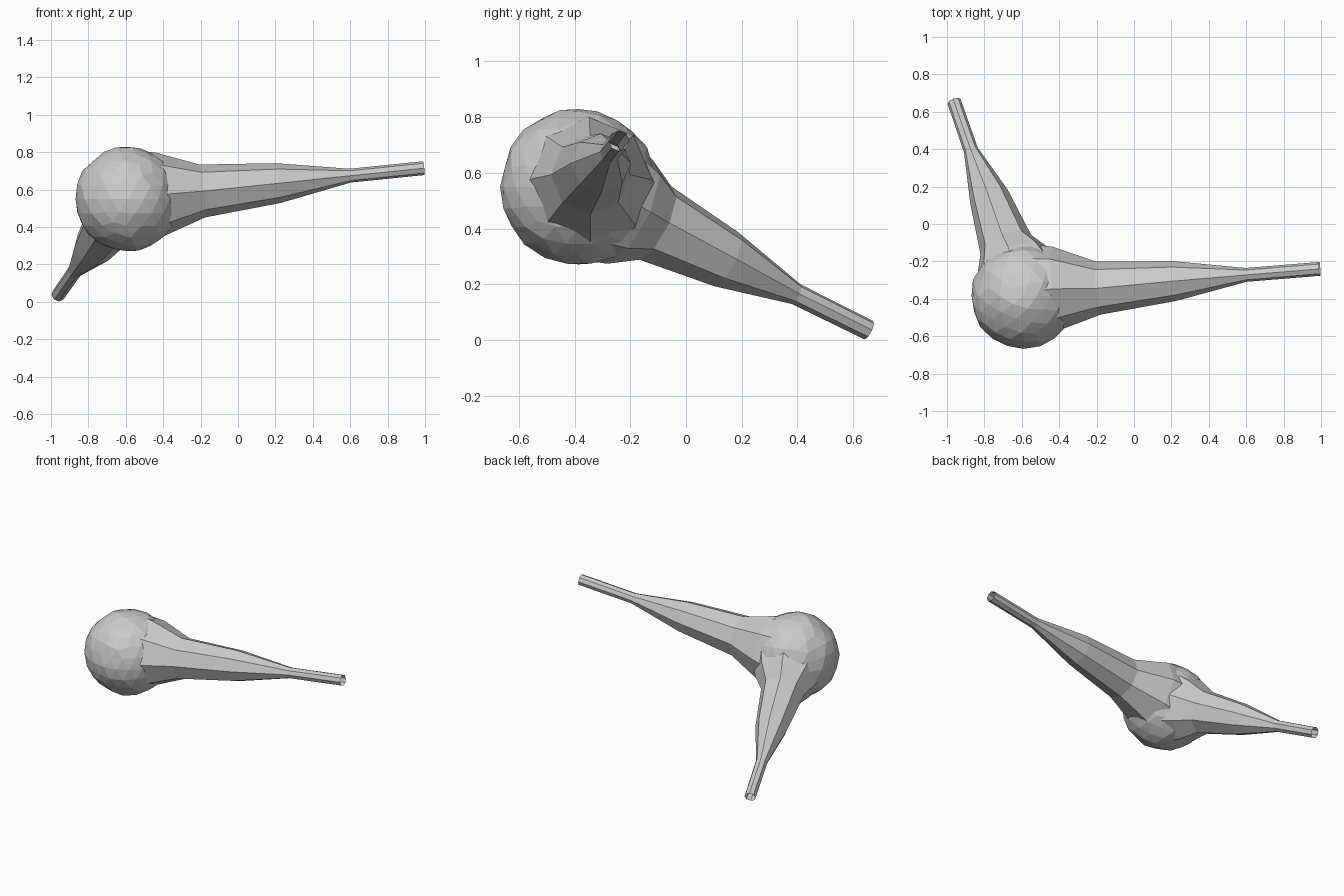
import bpy, bmesh, math, random
from mathutils import Vector

if "Cube" in bpy.data.objects:
    bpy.data.objects.remove(bpy.data.objects["Cube"])

random.seed(4)
SIDES = 8


def finish(bm, name):
    bmesh.ops.recalc_face_normals(bm, faces=bm.faces)
    me = bpy.data.meshes.new(name)
    bm.to_mesh(me)
    bm.free()
    ob = bpy.data.objects.new(name, me)
    bpy.context.collection.objects.link(ob)
    return ob


def tapered_tube(name, stations, phase):
    """Open-ended faceted tube through (x, y, z, radius) stations."""
    bm = bmesh.new()
    pts = [Vector(s[:3]) for s in stations]
    axis = (pts[-1] - pts[0]).normalized()
    side = axis.cross(Vector((0, 0, 1))).normalized()
    up = side.cross(axis)
    rings = []
    for p, s in zip(pts, stations):
        ring = []
        for k in range(SIDES):
            a = 2 * math.pi * (k + phase) / SIDES
            ring.append(bm.verts.new(p + s[3] * (side * math.cos(a) + up * math.sin(a))))
        rings.append(ring)
    for a, b in zip(rings, rings[1:]):
        for k in range(SIDES):
            j = (k + 1) % SIDES
            bm.faces.new((a[k], a[j], b[j], b[k]))
    return finish(bm, name)


# Round faceted body, slightly irregular
bm = bmesh.new()
bmesh.ops.create_icosphere(bm, subdivisions=3, radius=0.283)
for v in bm.verts:
    v.co *= random.uniform(0.975, 1.01)
    v.co += Vector((-0.59, -0.385, 0.55))
finish(bm, "round_body")

# Long arm to the right
tapered_tube("long_arm", [
    (-0.51, -0.36, 0.56, 0.25),
    (-0.42, -0.345, 0.575, 0.225),
    (-0.19, -0.343, 0.593, 0.142),
    (0.215, -0.305, 0.635, 0.107),
    (0.60, -0.272, 0.675, 0.037),
    (0.993, -0.24, 0.715, 0.037)], 0.0)

# Short arm to the back, sloping to the ground
tapered_tube("back_arm", [
    (-0.61, -0.29, 0.505, 0.24),
    (-0.645, -0.20, 0.46, 0.205),
    (-0.685, -0.11, 0.42, 0.145),
    (-0.775, 0.145, 0.29, 0.107),
    (-0.872, 0.395, 0.165, 0.039),
    (-0.962, 0.655, 0.036, 0.037)], 0.0)
